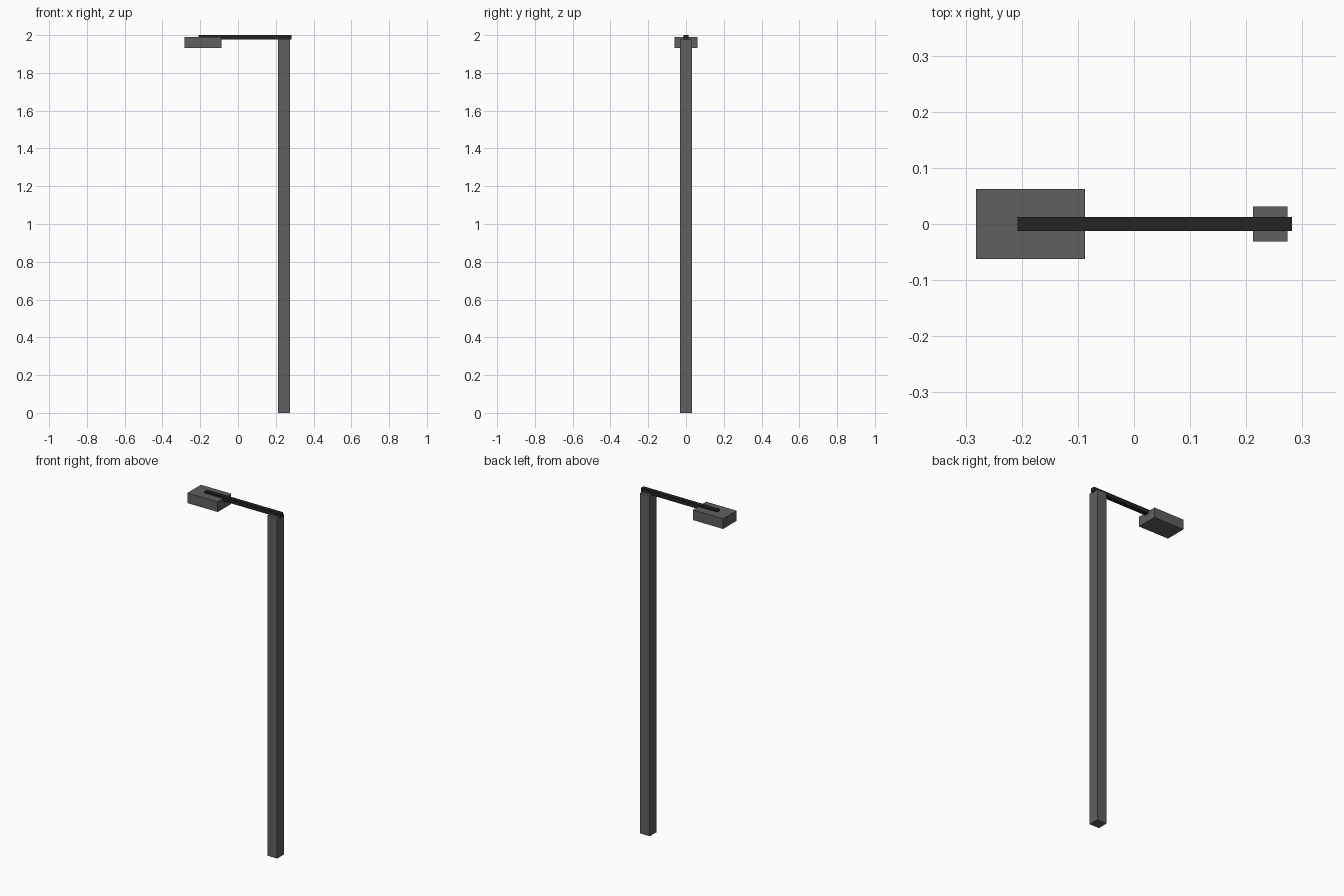
import bpy

if "Cube" in bpy.data.objects:
    bpy.data.objects.remove(bpy.data.objects["Cube"])


def material(name, rgb):
    m = bpy.data.materials.new(name)
    m.diffuse_color = (*rgb, 1)
    m.use_nodes = True
    m.node_tree.nodes["Principled BSDF"].inputs["Base Color"].default_value = m.diffuse_color
    return m


def box(name, x, y, z, mat):
    """Box from (min, max) ranges on each axis."""
    bpy.ops.mesh.primitive_cube_add(size=1, location=[sum(r) / 2 for r in (x, y, z)])
    ob = bpy.context.object
    ob.name = name
    ob.scale = [r[1] - r[0] for r in (x, y, z)]
    bpy.ops.object.transform_apply(location=False, rotation=False, scale=True)
    ob.data.materials.append(mat)
    return ob


grey = material("grey_metal", (0.12, 0.115, 0.12))
black = material("black_metal", (0.017, 0.017, 0.017))

# Upright post
box("pole", (0.212, 0.274), (-0.031, 0.031), (0, 1.98), grey)
# Horizontal arm across the top of the post
box("arm", (-0.208, 0.282), (-0.0125, 0.0125), (1.976, 2.0), black)
# Lamp housing hung under the arm's free end
box("lamp_head", (-0.282, -0.087), (-0.062, 0.062), (1.931, 1.99), grey)
